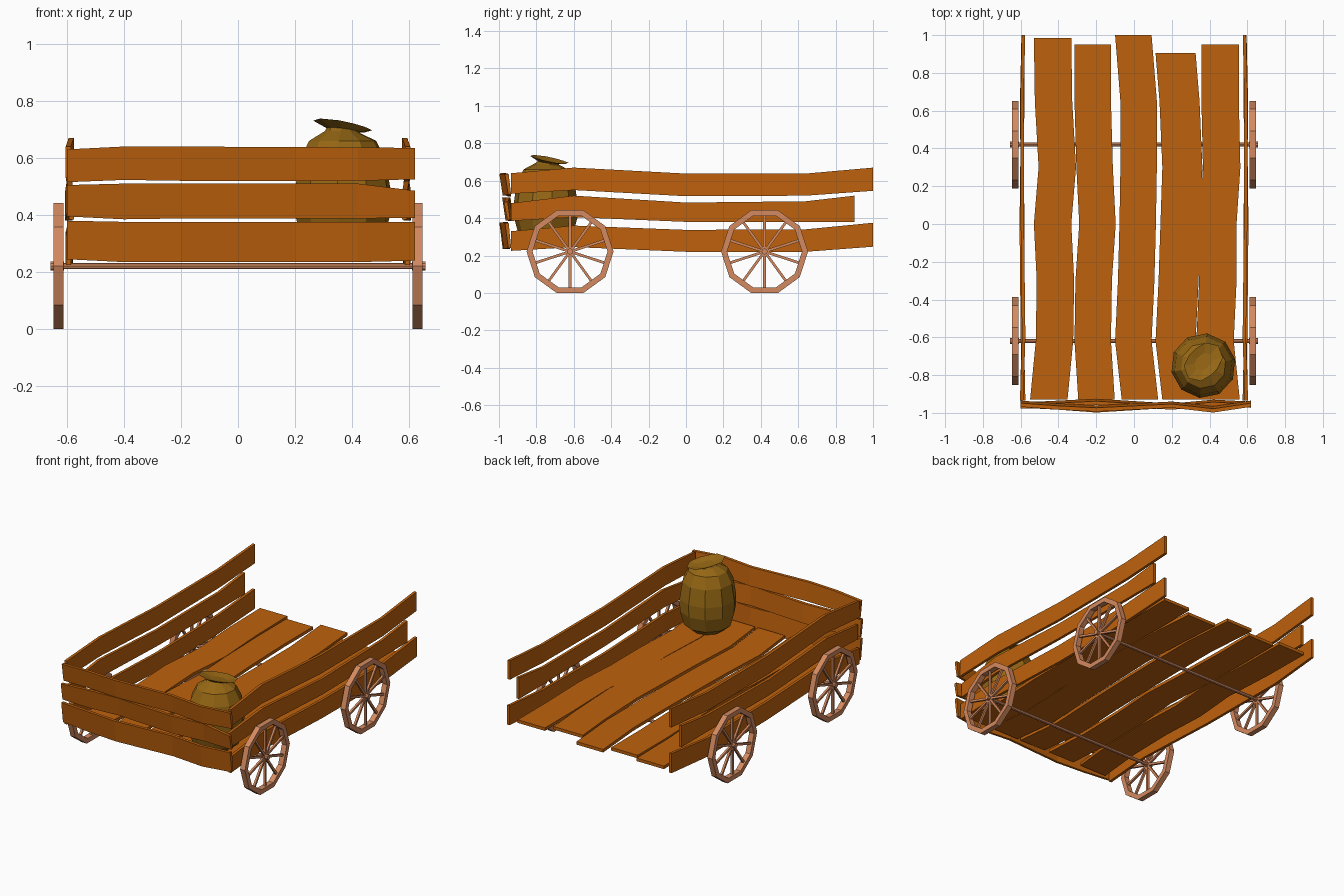
import bpy, bmesh, math
from mathutils import Matrix, Vector

if "Cube" in bpy.data.objects:
    bpy.data.objects.remove(bpy.data.objects["Cube"])


def material(name, r, g, b):
    lin = lambda c: ((c / 255 + 0.055) / 1.055) ** 2.4 if c > 10 else c / 255 / 12.92
    m = bpy.data.materials.new(name)
    m.diffuse_color = (lin(r), lin(g), lin(b), 1)
    m.use_nodes = True
    m.node_tree.nodes["Principled BSDF"].inputs["Base Color"].default_value = m.diffuse_color
    return m


PLANK = material("orange wood", 190, 97, 12)
WHEEL = material("pale wood", 212, 138, 96)
SACK = material("sackcloth", 150, 103, 20)


def finish(name, bm, mat):
    bmesh.ops.recalc_face_normals(bm, faces=bm.faces)
    me = bpy.data.meshes.new(name)
    bm.to_mesh(me)
    bm.free()
    me.materials.append(mat)
    ob = bpy.data.objects.new(name, me)
    bpy.context.collection.objects.link(ob)
    return ob


def loft(bm, rings, cap=True, closed=False):
    """Skin a list of equal-length point rings."""
    vs = [[bm.verts.new(p) for p in r] for r in rings]
    pairs = list(zip(vs, vs[1:])) + ([(vs[-1], vs[0])] if closed else [])
    for a, b in pairs:
        for i in range(len(a)):
            j = (i + 1) % len(a)
            bm.faces.new((a[i], a[j], b[j], b[i]))
    if cap and not closed:
        bm.faces.new(vs[0])
        bm.faces.new(vs[-1])


def board(name, rings):
    bm = bmesh.new()
    loft(bm, rings)
    return finish(name, bm, PLANK)


# Floor boards: left edge x at each station, width, rear end
stations = [-0.93, -0.62, -0.3, 0, 0.3, 0.65]
floor = [
    ([-.55, -.52, -.515, -.53, -.505, -.525, -.53], .198, .985),
    ([-.295, -.315, -.31, -.29, -.305, -.315, -.315], .193, .95),
    ([-.065, -.10, -.085, -.077, -.072, -.072, -.10], .193, 1.0),
    ([.15, .114, .13, .14, .15, .135, .114], .212, .905),
    ([.362, .33, .345, .345, .365, .357, .357], .198, .95),
]
for n, (xs, w, end) in enumerate(floor):
    board(f"floor_board_{n + 1}", [
        [(x, y, .25), (x + w, y, .25), (x + w, y, .27), (x, y, .27)]
        for x, y in zip(xs, stations + [end])])

# Side boards: (bottom z, top z) per station, rear end, sideways bend
side = [
    ([(.225, .33), (.245, .36), (.22, .337), (.22, .34), (.247, .375)], 1.0, (.585, .578, .58, .586, .578)),
    ([(.385, .48), (.405, .52), (.38, .483), (.38, .49), (.38, .52)], .9, (.575, .582, .588, .58, .58)),
    ([(.53, .64), (.55, .67), (.517, .638), (.52, .638), (.546, .67)], 1.0, (.586, .575, .582, .584, .576)),
]
for s, label in ((-1, "left"), (1, "right")):
    for n, (zs, end, bend) in enumerate(side):
        rings = []
        for (a, b), y, x in zip(zs, [-.935, -.6, 0, .64, end], bend):
            p, q = s * x, s * (x + .018)
            rings.append([(p, y, a), (q, y, a), (q, y, b), (p, y, b)])
        board(f"{label}_side_board_{n + 1}", rings)

# Front boards: (bottom z, top z), and y of the outer face at each station
front_x = [-.6, -.4, -.2, .2, .42, .62]
front = [
    ([(.245, .38), (.235, .376), (.235, .376), (.235, .376), (.235, .376), (.24, .375)],
     (-.965, -.975, -.99, -.965, -.985, -.96)),
    ([(.395, .505), (.385, .51), (.388, .51), (.388, .51), (.388, .51), (.39, .485)],
     (-.97, -.96, -.95, -.975, -.955, -.965)),
    ([(.515, .63), (.523, .64), (.52, .64), (.52, .638), (.52, .637), (.525, .635)],
     (-.96, -.975, -.985, -.965, -.99, -.96)),
]
for n, (zs, ys) in enumerate(front):
    rings = []
    for x, (a, b), y in zip(front_x, zs, ys):
        rings.append([(x, y + .01, a), (x, y + .025, a), (x, y + .012, b), (x, y - .008, b)])
    board(f"front_board_{n + 1}", rings)

# Wheels: ten-sided rim with a spoke to the middle of each side
R, CZ, N = .2325, .221, 10


def ring(x, r, y, n=N):
    return [(x, y + r * math.cos(2 * math.pi * i / n), CZ + r * math.sin(2 * math.pi * i / n))
            for i in range(n)]


for s, label in ((-1, "left"), (1, "right")):
    for y, end in ((-.62, "front"), (.42, "rear")):
        bm = bmesh.new()
        a, b = s * .612, s * .647
        loft(bm, [ring(a, R, y), ring(b, R, y), ring(b, R - .032, y), ring(a, R - .032, y)], closed=True)
        for i in range(N):
            ang = math.radians(18 + 36 * i)
            m = (Matrix.Translation((s * .63, y, CZ)) @ Matrix.Rotation(ang, 4, 'X')
                 @ Matrix.Translation((0, .104, 0)) @ Matrix.Diagonal((.014, .186, .014, 1)))
            bmesh.ops.create_cube(bm, size=1, matrix=m)
        loft(bm, [ring(s * .61, .016, y), ring(s * .657, .016, y)])
        finish(f"{end}_{label}_wheel", bm, WHEEL)

# Axles
for y, end in ((-.62, "front"), (.42, "rear")):
    bm = bmesh.new()
    loft(bm, [ring(-.655, .011, y, 8), ring(.655, .011, y, 8)])
    finish(f"{end}_axle", bm, WHEEL)

# Sack: turned body, tied neck and tilted, stretched mouth
profile = [(.095, .27, 0), (.145, .31, 0), (.17, .40, 0), (.172, .48, 0), (.155, .59, 0), (.12, .66, 0),
           (.062, .69, .4), (.055, .698, .7), (.098, .714, 1), (.045, .70, 1)]
rings = []
for r, z, tilt in profile:
    pts = []
    for i in range(10):
        t = 2 * math.pi * i / 10 + .2
        k = 1 + .2 * tilt * math.cos(2 * (t - math.pi / 4))
        dx, dy = r * k * math.cos(t), r * k * math.sin(t)
        pts.append((.367 + dx, -.75 + .02 * tilt + dy, z - tilt * (.13 * dx + .16 * dy)))
    rings.append(pts)
bm = bmesh.new()
loft(bm, rings)
finish("sack", bm, SACK)
